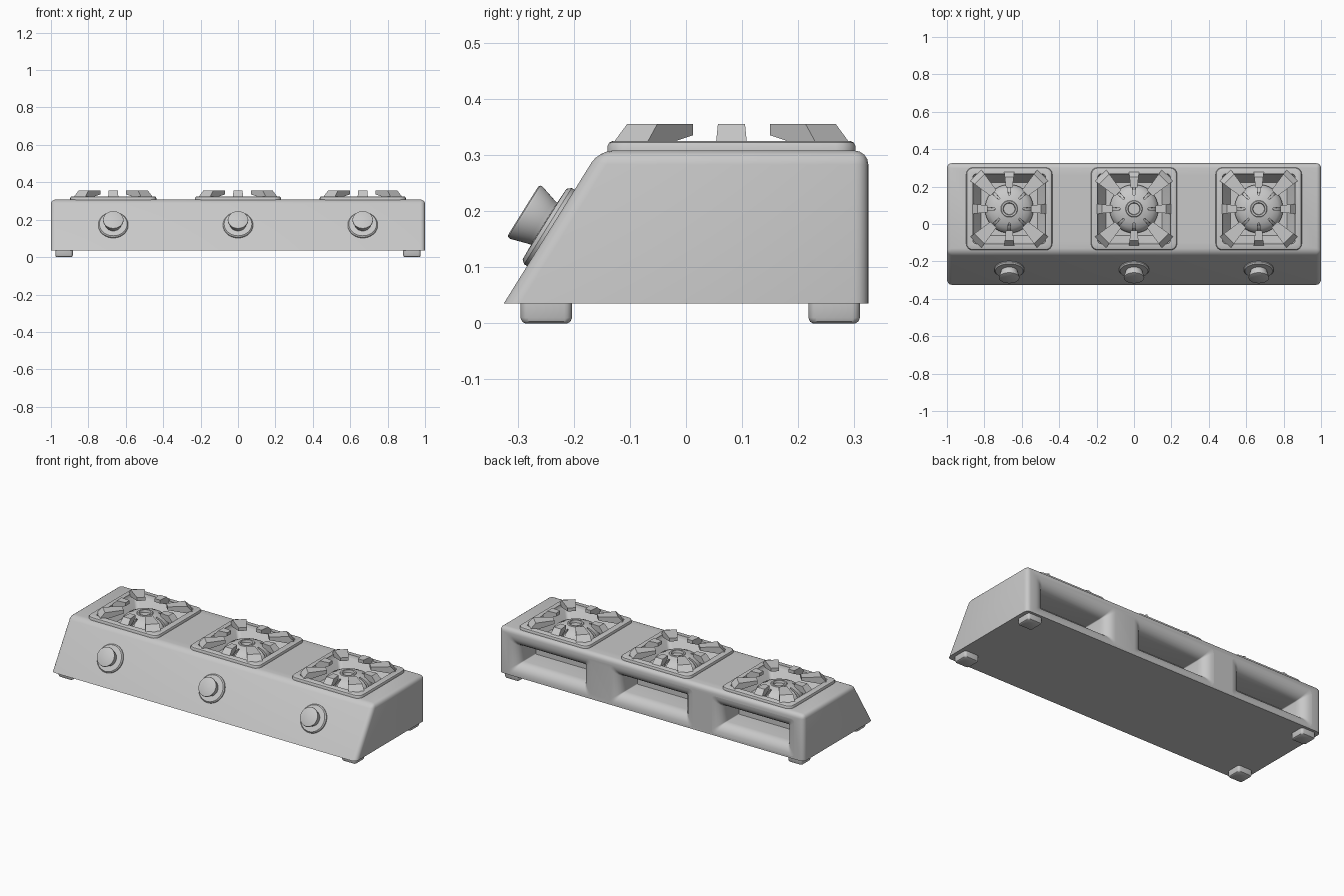
import bpy, bmesh
from math import pi, sin, cos, atan2, radians
from mathutils import Matrix, Vector

if "Cube" in bpy.data.objects:
    bpy.data.objects.remove(bpy.data.objects["Cube"])

grey = bpy.data.materials.new("light_grey")
grey.use_nodes = True
grey.diffuse_color = (0.58, 0.58, 0.58, 1)
grey.node_tree.nodes["Principled BSDF"].inputs["Base Color"].default_value = grey.diffuse_color

BAYS = {"right": -0.667, "middle": 0.0, "left": 0.667}
BURNER_Y = 0.081
TOP = 0.308


def make(name, bm, matrix=Matrix()):
    """Turn a bmesh into a named object."""
    bmesh.ops.recalc_face_normals(bm, faces=bm.faces)
    bm.transform(matrix)
    mesh = bpy.data.meshes.new(name)
    bm.to_mesh(mesh)
    bm.free()
    mesh.materials.append(grey)
    obj = bpy.data.objects.new(name, mesh)
    bpy.context.collection.objects.link(obj)
    return obj


def activate(obj):
    bpy.ops.object.select_all(action='DESELECT')
    obj.select_set(True)
    bpy.context.view_layer.objects.active = obj


def smooth(obj, angle=35):
    activate(obj)
    bpy.ops.object.shade_smooth_by_angle(angle=radians(angle))


def cut(obj, cutter):
    """Subtract one object from another."""
    activate(obj)
    mod = obj.modifiers.new("cut", 'BOOLEAN')
    mod.operation = 'DIFFERENCE'
    mod.solver = 'EXACT'
    mod.object = cutter
    bpy.ops.object.modifier_apply(modifier=mod.name)


def rounded_loft(sections, steps=4):
    """Skin rounded rectangles given as half width, half depth, radius, height."""
    bm = bmesh.new()
    loops = []
    for hx, hy, r, z in sections:
        loop = []
        for k, (sx, sy) in enumerate([(1, 1), (-1, 1), (-1, -1), (1, -1)]):
            for i in range(steps + 1):
                a = (k + i / steps) * pi / 2
                loop.append(bm.verts.new((sx * (hx - r) + r * cos(a),
                                          sy * (hy - r) + r * sin(a), z)))
        loops.append(loop)
    for a, b in zip(loops, loops[1:]):
        for i in range(len(a)):
            j = (i + 1) % len(a)
            bm.faces.new((a[i], a[j], b[j], b[i]))
    bm.faces.new(loops[0])
    bm.faces.new(loops[-1])
    return bm


def lathe(profile, segments=48):
    """Spin a radius, height profile about z; returns the mesh and its face columns."""
    bm = bmesh.new()
    rings = [[bm.verts.new((r * cos(2 * pi * i / segments), r * sin(2 * pi * i / segments), z))
              for i in range(segments)] for r, z in profile]
    columns = []
    for i in range(segments):
        j = (i + 1) % segments
        columns.append([bm.faces.new((a[i], a[j], b[j], b[i])) for a, b in zip(rings, rings[1:])])
    bm.faces.new(rings[0])
    bm.faces.new(rings[-1])
    return bm, columns


def prism(profile, width0, width1=None):
    """Widen an x, z outline along y; the width runs from width0 (low x) to width1."""
    width1 = width1 or width0
    xs = [p[0] for p in profile]
    bm = bmesh.new()
    sides = []
    for s in (-0.5, 0.5):
        sides.append([bm.verts.new((x, s * (width0 + (width1 - width0) * (x - min(xs))
                                            / (max(xs) - min(xs))), z)) for x, z in profile])
    a, b = sides
    for i in range(len(a)):
        j = (i + 1) % len(a)
        bm.faces.new((a[i], a[j], b[j], b[i]))
    bm.faces.new(a)
    bm.faces.new(b)
    return bm


# Body with a slanted front, rounded everywhere but the bottom rim
outline = [(-0.325, 0.035), (0.325, 0.035), (0.325, TOP), (-0.155, TOP)]
bm = prism(outline, 2.0)
bm.transform(Matrix.Rotation(pi / 2, 4, 'Z'))
for v in bm.verts:
    v.co = Vector((v.co.x, v.co.y, v.co.z))
edges = [e for e in bm.edges if max(v.co.z for v in e.verts) > 0.1]
bmesh.ops.bevel(bm, geom=edges, offset=0.025, segments=4, profile=0.5, affect='EDGES')
body = make("body", bm)

# Bay cutter: rounded lip, then a deep pocket
LIP = 0.06
bay = [(0.27, 0.11, 0.02, 0.03)]
for i in range(7):
    a = i / 6 * pi / 2
    grow = LIP * (1 - sin(a))
    bay.append((0.21 + grow, 0.05 + grow, 0.005 + grow / 4, -LIP * (1 - cos(a))))
bay.append((0.21, 0.05, 0.005, -0.17))

# Burner well cutter: straight through the frame, then a sloping funnel
well = [(0.195, 0.187, 0.02, 0.37), (0.195, 0.187, 0.02, 0.318), (0.15, 0.142, 0.02, 0.245)]

frame = [(0.23, 0.221, 0.035, 0.302), (0.23, 0.221, 0.035, 0.316),
         (0.227, 0.218, 0.033, 0.322), (0.221, 0.212, 0.03, 0.325)]

cap = [(0.13, 0.24), (0.13, 0.262), (0.124, 0.28), (0.105, 0.298), (0.075, 0.312),
       (0.045, 0.318), (0.042, 0.322), (0.033, 0.322), (0.03, 0.308)]

knob = [(0.08, -0.01), (0.08, 0.006), (0.074, 0.013), (0.044, 0.014),
        (0.046, 0.022), (0.055, 0.052), (0.054, 0.056), (0.05, 0.058)]
slope = Vector((0, 0.17, 0.273)).normalized()
tilt = Matrix.Rotation(atan2(slope.z, slope.y), 4, 'X')

for side, x in BAYS.items():
    # Recess in the back
    place = Matrix.Translation((x, 0.325, 0.158)) @ Matrix.Rotation(-pi / 2, 4, 'X')
    bay_cutter = make("bay_cutter", rounded_loft(bay), place)
    cut(body, bay_cutter)
    bpy.data.objects.remove(bay_cutter)

    # Square burner frame and the well below it
    centre = Matrix.Translation((x, BURNER_Y, 0))
    plate = make(side + "_burner_frame", rounded_loft(frame), centre)
    well_cutter = make("well_cutter", rounded_loft(well), centre)
    cut(body, well_cutter)
    cut(plate, well_cutter)
    bpy.data.objects.remove(well_cutter)
    smooth(plate)

    # Domed burner cap with eight flame slots
    bm, columns = lathe(cap)
    bmesh.ops.recalc_face_normals(bm, faces=bm.faces)
    slots = [f for c in columns[::6] for f in c[1:4]]
    bmesh.ops.inset_region(bm, faces=slots, thickness=0.001, depth=-0.012)
    smooth(make(side + "_burner_cap", bm, centre @ Matrix.Rotation(radians(-3.75), 4, 'Z')))

    # Pan support fingers, wider in the corners
    for k in range(8):
        corner = k % 2
        inner, outer = (0.12, 0.255) if corner else (0.115, 0.2)
        shape = [(inner, 0.335), (inner, 0.355), (outer - 0.03, 0.355),
                 (outer, 0.322), (outer, 0.312), (outer - 0.04, 0.316)]
        bm = prism(shape, 0.045, 0.085) if corner else prism(shape, 0.036, 0.055)
        make(f"{side}_support_{k + 1}", bm, centre @ Matrix.Rotation(k * pi / 4, 4, 'Z'))

    # Control knob on the slanted front
    bm, columns = lathe(knob)
    smooth(make(side + "_knob", bm, Matrix.Translation((x, -0.241, 0.17)) @ tilt))

smooth(body)

# Feet
foot = [(0.039, 0.038, 0.008, 0), (0.044, 0.043, 0.012, 0.003),
        (0.047, 0.046, 0.014, 0.01), (0.047, 0.046, 0.014, 0.037)]
for side, x in (("left", 0.93), ("right", -0.93)):
    for end, y in (("front", -0.249), ("back", 0.264)):
        smooth(make(f"{end}_{side}_foot", rounded_loft(foot), Matrix.Translation((x, y, 0))))
